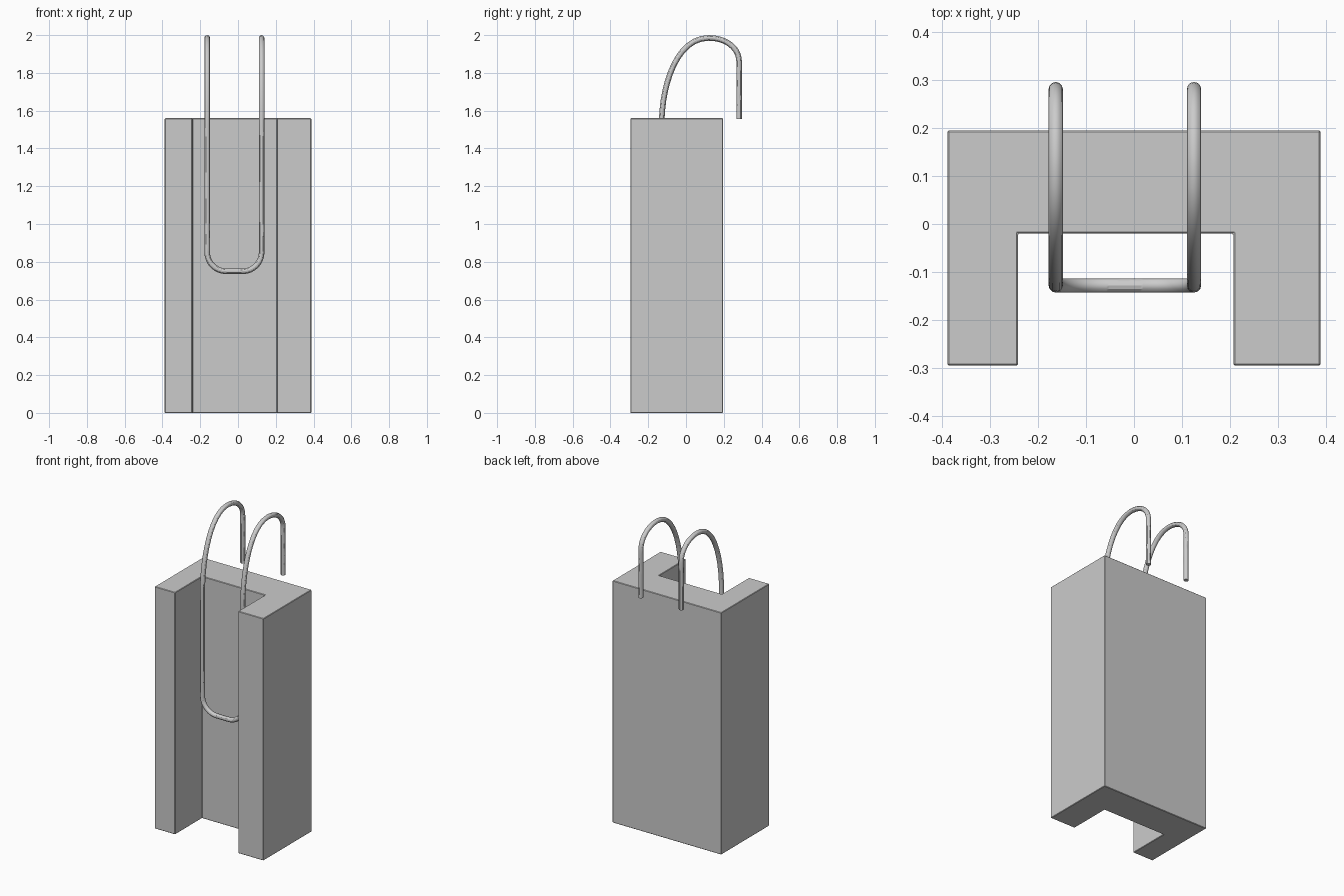
import bpy, bmesh

if "Cube" in bpy.data.objects:
    bpy.data.objects.remove(bpy.data.objects["Cube"])

# Channel block: U-shaped profile extruded upward
H = 1.56
profile = [(-0.388, -0.295), (-0.242, -0.295), (-0.242, -0.02), (0.207, -0.02),
           (0.207, -0.295), (0.388, -0.295), (0.388, 0.195), (-0.388, 0.195)]
bm = bmesh.new()
base = bm.faces.new([bm.verts.new((x, y, 0)) for x, y in profile])
ext = bmesh.ops.extrude_face_region(bm, geom=[base])
top = [v for v in ext["geom"] if isinstance(v, bmesh.types.BMVert)]
bmesh.ops.translate(bm, verts=top, vec=(0, 0, H))
bmesh.ops.recalc_face_normals(bm, faces=bm.faces[:])
me = bpy.data.meshes.new("channel_block")
bm.to_mesh(me)
bm.free()
block = bpy.data.objects.new("channel_block", me)
bpy.context.collection.objects.link(block)
bev = block.modifiers.new("edge_softening", 'BEVEL')
bev.width = 0.003
bev.segments = 1

# Wire hanger: two hooks over the top joined by a rounded bottom loop
CX, HALF, Y, BR = -0.019, 0.144, -0.128, 0.1
K = BR * 0.55


def half_path(s):
    """Hook tip to bottom bar on side s, as (point, handle in, handle out)."""
    x = CX + s * HALF
    xb = x - s * BR
    return [
        ((x, 0.281, 1.555), (x, 0.281, 1.5), (x, 0.281, 1.65)),
        ((x, 0.281, 1.86), (x, 0.281, 1.76), (x, 0.281, 1.93)),
        ((x, 0.12, 1.985), (x, 0.215, 1.985), (x, -0.05, 1.985)),
        ((x, Y, 1.56), (x, Y + 0.006, 1.74), (x, Y, 1.4)),
        ((x, Y, 0.75 + BR), (x, Y, 1.0), (x, Y, 0.75 + BR - K)),
        ((xb, Y, 0.75), (xb + s * K, Y, 0.75), (xb - s * 0.02, Y, 0.75)),
    ]


path = half_path(-1) + [(p, b, a) for p, a, b in reversed(half_path(1))]
cu = bpy.data.curves.new("wire_hanger", 'CURVE')
cu.dimensions = '3D'
cu.bevel_depth = 0.0148
cu.bevel_resolution = 4
cu.resolution_u = 12
cu.use_fill_caps = True
sp = cu.splines.new('BEZIER')
sp.bezier_points.add(len(path) - 1)
for bp, (p, a, b) in zip(sp.bezier_points, path):
    bp.handle_left_type = bp.handle_right_type = 'FREE'
    bp.co, bp.handle_left, bp.handle_right = p, a, b
wire = bpy.data.objects.new("wire_hanger", cu)
bpy.context.collection.objects.link(wire)

# Turn the wire into a mesh with smooth sides and crisp ends
bpy.ops.object.select_all(action='DESELECT')
wire.select_set(True)
bpy.context.view_layer.objects.active = wire
bpy.ops.object.convert(target='MESH')
bpy.ops.object.shade_smooth_by_angle()
